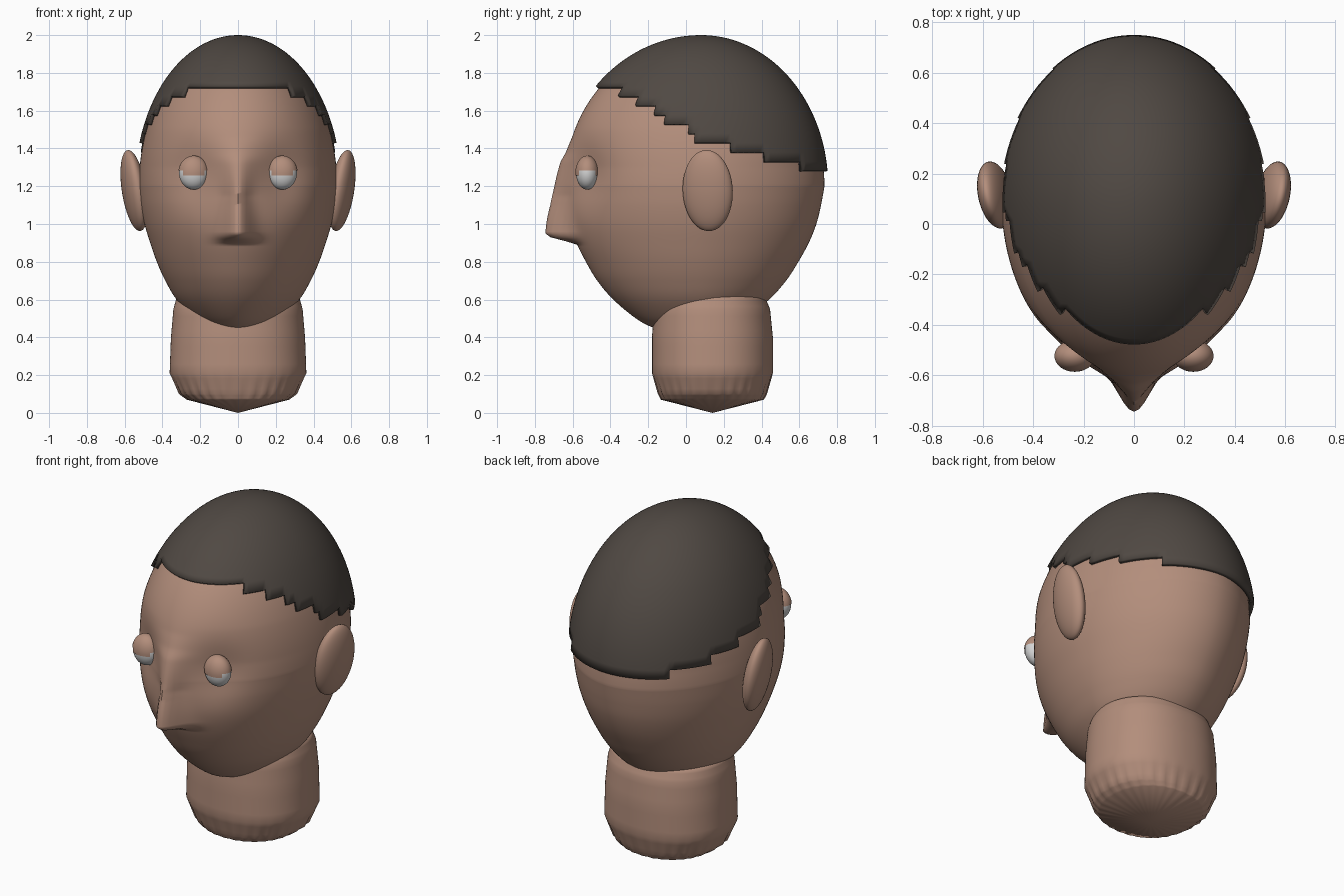
import bpy, bmesh
from math import sin, cos, pi, exp, sqrt, radians

cube = bpy.data.objects.get("Cube")
if cube:
    bpy.data.objects.remove(cube, do_unlink=True)


def material(name, color):
    m = bpy.data.materials.new(name)
    m.use_nodes = True
    m.diffuse_color = (*color, 1)
    bsdf = m.node_tree.nodes["Principled BSDF"]
    bsdf.inputs["Base Color"].default_value = (*color, 1)
    bsdf.inputs["Roughness"].default_value = 0.7
    return m


SKIN = material("skin", (0.45, 0.27, 0.20))
HAIR = material("dark_hair", (0.08, 0.066, 0.056))
WHITE = material("eye_white", (0.65, 0.65, 0.65))
CY = 0.08  # depth of the skull axis


def finish(bm, name, mat, angle=40):
    bmesh.ops.recalc_face_normals(bm, faces=bm.faces)
    me = bpy.data.meshes.new(name)
    bm.to_mesh(me)
    bm.free()
    ob = bpy.data.objects.new(name, me)
    bpy.context.collection.objects.link(ob)
    me.materials.append(mat)
    bpy.ops.object.select_all(action='DESELECT')
    ob.select_set(True)
    bpy.context.view_layer.objects.active = ob
    bpy.ops.object.shade_smooth_by_angle(angle=radians(angle))
    return ob


def loft(rings, cy, bottom, top, segs, power=lambda z: 2, shape=None, keep=None):
    """Skin rings of (z, front y, back y, half width); poles close the ends."""
    bm = bmesh.new()
    loops = []
    for z, yf, yb, w in rings:
        loop = []
        for i in range(segs):
            a = 2 * pi * i / segs
            e = 2 / power(z)
            sx, sy = sin(a), -cos(a)
            x = w * abs(sx) ** e * (1 if sx > 0 else -1)
            y = abs(sy) ** e
            y = cy + (y * (yb - cy) if sy > 0 else y * (yf - cy))
            if shape:
                x, y = shape(x, y, z, a)
            loop.append(bm.verts.new((x, y, z)))
        loops.append(loop)
    for lo, hi in zip(loops, loops[1:]):
        for i in range(segs):
            j = (i + 1) % segs
            if keep is None or keep(lo[i].co.z, (lo[i].co.y + lo[j].co.y) / 2):
                bm.faces.new((lo[i], lo[j], hi[j], hi[i]))
    for z, loop in ((bottom, loops[0]), (top, loops[-1])):
        if z is not None:
            pole = bm.verts.new((0, cy, z))
            for i in range(segs):
                bm.faces.new((loop[i], loop[(i + 1) % segs], pole))
    bmesh.ops.delete(bm, geom=[v for v in bm.verts if not v.link_faces], context='VERTS')
    return bm


def lerp(table, t):
    for (a, u), (b, v) in zip(table, table[1:]):
        if t <= b:
            return u + (v - u) * max(0, t - a) / (b - a)
    return table[-1][1]


def spline(rows, n):
    """Catmull-Rom through the rows."""
    pts = [rows[0]] + rows + [rows[-1]]
    out = []
    for p, q, r, s in zip(pts, pts[1:], pts[2:], pts[3:]):
        for k in range(n):
            t = k / n
            out.append([b + t * (c - a) / 2 + t * t * (a - 2.5 * b + 2 * c - d / 2)
                        + t ** 3 * (1.5 * (b - c) + (d - a) / 2)
                        for a, b, c, d in zip(p, q, r, s)])
    return out + [rows[-1]]


# Head: jaw profile blended into a skull dome
def dome(z, height, front, back, width):
    s = sqrt(max(0, 1 - ((z - 1.2) / height) ** 2))
    return (z, CY - front * s, CY + back * s, width * s)


jaw = [(0.42, -0.06, 0.14, 0.07), (0.45, -0.17, 0.21, 0.15), (0.5, -0.265, 0.31, 0.23),
       (0.6, -0.385, 0.44, 0.325), (0.7, -0.47, 0.53, 0.385), (0.8, -0.53, 0.595, 0.43),
       (0.9, -0.58, 0.65, 0.465), (1.0, -0.615, 0.69, 0.495), (1.1, -0.635, 0.715, 0.515),
       (1.2, -0.645, 0.733, 0.525)]
skull = [dome(1.2 + 0.78 * sin(radians(a)), 0.78, 0.725, 0.653, 0.525) for a in range(1, 89)]
NOSE = [(0.89, 0), (0.905, 0.04), (0.93, 0.125), (0.95, 0.145), (1.0, 0.125), (1.1, 0.085),
        (1.2, 0.055), (1.33, 0.032), (1.38, 0.012), (1.46, 0)]


def face(x, y, z, a):
    if y < 0:
        width = lerp([(0.95, 0.058), (1.15, 0.036), (1.35, 0.06)], z)
        y -= lerp(NOSE, z) * exp(-(x / width) ** 2 / 2)
        d = ((abs(x) - 0.235) / 0.1) ** 2 + ((z - 1.26) / 0.12) ** 2
        y += 0.06 * exp(-d / 2)
    return x, y


finish(loft(spline(jaw, 10) + skull, CY, 0.41, 1.98, 128,
            lambda z: lerp([(1.3, 1.9), (1.5, 2)], z), face), "head", SKIN, 60)

# Hair cap with a stepped hairline: each row starts further forward
rows = [1.28 + 0.05 * i for i in range(10)]
starts = [0.61, 0.42, 0.24, 0.06, 0.0, -0.13, -0.18, -0.26, -0.37, -9]
rows += [1.2 + 0.8 * sin(radians(a)) for a in range(44, 89, 2)]


def hairline(z, y):
    i = min(int((z - 1.28) / 0.05 + 0.5), 9)
    return y > starts[i]


hair = finish(loft([dome(z, 0.8, 0.745, 0.673, 0.545) for z in rows], CY, None, 2.0, 128,
                   keep=hairline), "hair", HAIR)
solid = hair.modifiers.new("thickness", 'SOLIDIFY')
solid.thickness = 0.024
solid.offset = -1

# Neck with a fluted, pointed base
neck = [(0.07, -0.13, 0.41, 0.27), (0.1, -0.145, 0.425, 0.31), (0.21, -0.18, 0.46, 0.362),
        (0.4, -0.18, 0.46, 0.355), (0.55, -0.17, 0.445, 0.342), (0.61, -0.14, 0.42, 0.325),
        (0.635, -0.1, 0.37, 0.28)]


def flute(x, y, z, a):
    k = 1 + 0.014 * cos(30 * a) * max(0, 1 - abs(z - 0.1) / 0.11)
    return x * k, 0.14 + (y - 0.14) * k


levels = [tuple(u + (v - u) * k / 4 for u, v in zip(p, q))
          for p, q in zip(neck, neck[1:]) for k in range(4)] + [neck[-1]]
finish(loft(levels, 0.14, 0.0, 0.65, 120, lambda z: 2.2, flute), "neck", SKIN, 50)


def ball(name, mat, loc, size, rot=(0, 0, 0), drop=None):
    bm = bmesh.new()
    bmesh.ops.create_uvsphere(bm, u_segments=48, v_segments=24, radius=1)
    if drop:
        gone = [f for f in bm.faces if drop(f.calc_center_median())]
        bmesh.ops.delete(bm, geom=gone, context='FACES')
    ob = finish(bm, name, mat)
    ob.location, ob.scale, ob.rotation_euler = loc, size, rot
    return ob


# Ears, eyes and stepped upper eyelids
for side, s in (("left", 1), ("right", -1)):
    ball(side + "_ear", SKIN, (s * 0.55, 0.115, 1.177), (0.06, 0.135, 0.217),
         (0, s * radians(9), -s * radians(12)))
    eye = (s * 0.235, -0.523, 1.27)
    ball(side + "_eye", WHITE, eye, (0.077, 0.059, 0.088))
    ball(side + "_eyelid", SKIN, eye, (0.081, 0.063, 0.092),
         drop=lambda c: c.z < -0.13 or (abs(c.x) > 0.72 and c.z < 0.13))
